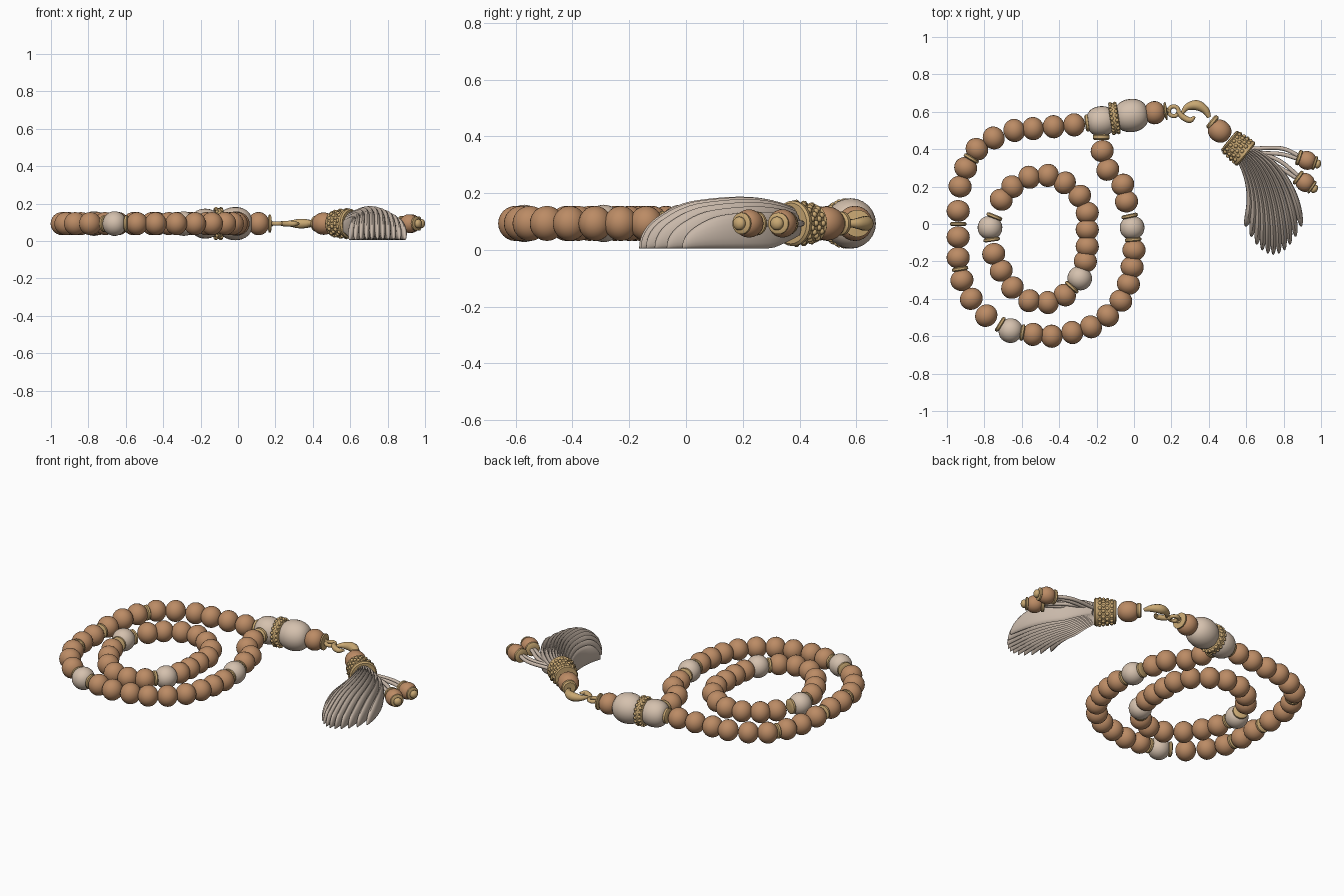
import bpy, bmesh, math
from mathutils import Vector, Matrix

if "Cube" in bpy.data.objects:
    bpy.data.objects.remove(bpy.data.objects["Cube"])

Z = 0.093  # height of the string above the ground


def material(name, rgb):
    m = bpy.data.materials.new(name)
    m.use_nodes = True
    m.diffuse_color = (*rgb, 1)
    m.node_tree.nodes["Principled BSDF"].inputs["Base Color"].default_value = (*rgb, 1)
    return m


WOOD = material("warm wood", (0.50, 0.26, 0.13))
GOLD = material("antique gold", (0.58, 0.39, 0.17))
CREAM = material("cream bone", (0.66, 0.53, 0.42))
SILK = material("tassel silk", (0.58, 0.48, 0.40))


def finish(name, bm, mat):
    bmesh.ops.recalc_face_normals(bm, faces=bm.faces)
    me = bpy.data.meshes.new(name)
    bm.to_mesh(me)
    bm.free()
    me.materials.append(mat)
    ob = bpy.data.objects.new(name, me)
    bpy.context.collection.objects.link(ob)
    bpy.ops.object.select_all(action="DESELECT")
    ob.select_set(True)
    bpy.context.view_layer.objects.active = ob
    bpy.ops.object.shade_smooth_by_angle(angle=math.radians(40))
    return ob


def skin(name, rings, mat, closed=False):
    """Join rings of points into a tube, capped unless closed."""
    bm = bmesh.new()
    loops = [[bm.verts.new(p) for p in ring] for ring in rings]
    pairs = list(zip(loops, loops[1:])) + ([(loops[-1], loops[0])] if closed else [])
    n = len(loops[0])
    for a, b in pairs:
        for i in range(n):
            j = (i + 1) % n
            bm.faces.new((a[i], a[j], b[j], b[i]))
    if not closed:
        bm.faces.new(loops[0])
        bm.faces.new(loops[-1])
    return finish(name, bm, mat)


def circle(n):
    return [(math.cos(i * math.tau / n), math.sin(i * math.tau / n)) for i in range(n)]


def lathe(name, profile, spot, axis, mat, n=24):
    """Turn (distance along axis, radius) pairs about a horizontal axis."""
    d = Vector((axis[0], axis[1], 0)).normalized()
    side = Vector((-d.y, d.x, 0))
    o = Vector((spot[0], spot[1], Z))
    rings = [[o + d * t + side * (c * r) + Vector((0, 0, s * r)) for c, s in circle(n)]
             for t, r in profile]
    return skin(name, rings, mat)


def sweep(name, path, widths, heights, mat, n=10, closed=False):
    """Elliptical tube along a path, with its own width and height per point."""
    rings = []
    last = len(path) - 1
    for i, p in enumerate(path):
        before = path[i - 1] if closed or i else path[0]
        after = path[(i + 1) % (last + 1)] if closed else path[min(i + 1, last)]
        d = after - before
        side = Vector((-d.y, d.x, 0)).normalized()
        rings.append([p + side * (c * widths[i]) + Vector((0, 0, s * heights[i]))
                      for c, s in circle(n)])
    return skin(name, rings, mat, closed)


def barrel(half, r, power=2.0, steps=14):
    """Rounded profile; a higher power gives a boxier barrel."""
    out = []
    for i in range(steps + 1):
        a = math.pi * i / steps
        out.append((-half * math.cos(a), max(r * math.sin(a) ** (2 / power), r * 0.04)))
    return out


def disc(half, r):
    return [(-half, r * 0.3), (-half, r * 0.8), (-half * 0.5, r), (half * 0.5, r),
            (half, r * 0.8), (half, r * 0.3)]


def smooth(points, steps=6):
    """Catmull-Rom path through (x, y, radius) points."""
    p = [Vector(q) for q in points]
    p = [p[0] * 2 - p[1]] + p + [p[-1] * 2 - p[-2]]
    out = []
    for a, b, c, d in zip(p, p[1:], p[2:], p[3:]):
        for k in range(steps):
            t = k / steps
            out.append(0.5 * (2 * b + (c - a) * t + (2 * a - 5 * b + 4 * c - d) * t ** 2
                              + (3 * b - a - 3 * c + d) * t ** 3))
    return out + [p[-2]]


def wire(name, points, mat):
    pts = smooth(points)
    r = [q.z for q in pts]
    return sweep(name, [Vector((q.x, q.y, Z)) for q in pts], r, r, mat)


def studs(name, spot, axis, rows, count, size, mat):
    """Rows of raised grains around a band."""
    bm = bmesh.new()
    d = Vector((axis[0], axis[1], 0)).normalized()
    side = Vector((-d.y, d.x, 0))
    for k, (t, r) in enumerate(rows):
        for i in range(count):
            a = (i + 0.5 * (k % 2)) * math.tau / count
            p = Vector((*spot, Z)) + d * t + side * (r * math.cos(a))
            p.z += r * math.sin(a)
            bmesh.ops.create_icosphere(bm, subdivisions=2, radius=size,
                                       matrix=Matrix.Translation(p))
    return finish(name, bm, mat)


def string(name, pts, cream, ring_after, loop):
    """Beads along a path, with cream accents and gold spacer rings."""
    n = len(pts)
    pts = [Vector(p) for p in pts]
    for i, p in enumerate(pts):
        a = pts[i - 1] if loop or i else p
        b = pts[(i + 1) % n] if loop else pts[min(i + 1, n - 1)]
        special = i in cream
        shape = barrel(0.062, 0.066, 2.3) if special else barrel(0.058, 0.062)
        lathe(f"{name}_{'cream' if special else 'wood'}_bead", shape, p, b - a,
              CREAM if special else WOOD)
        if special:
            for q in (a, b):
                d = (q - p).normalized()
                lathe(f"{name}_spacer_ring", disc(0.011, 0.044), p + d * 0.064, d, GOLD)
        if i in ring_after:
            lathe(f"{name}_spacer_ring", disc(0.011, 0.044), (p + b) / 2, b - p, GOLD)


# Outer and inner strings of beads
outer = [(-.17, .39), (-.14, .29), (-.06, .21), (-.04, .12), (-.01, -.02), (0, -.14),
         (-.01, -.23), (-.03, -.32), (-.07, -.41), (-.14, -.49), (-.23, -.55), (-.33, -.58),
         (-.44, -.6), (-.54, -.59), (-.66, -.57), (-.79, -.49), (-.87, -.4), (-.92, -.3),
         (-.94, -.18), (-.94, -.07), (-.94, .07), (-.93, .2), (-.9, .3), (-.84, .4),
         (-.75, .46), (-.64, .5), (-.54, .51), (-.43, .52), (-.32, .53)]
inner = [(-.46, .26), (-.37, .22), (-.29, .15), (-.25, .06), (-.25, -.03), (-.25, -.12),
         (-.26, -.2), (-.29, -.29), (-.37, -.38), (-.46, -.42), (-.56, -.41), (-.65, -.34),
         (-.71, -.25), (-.75, -.16), (-.77, -.02), (-.71, .13), (-.65, .2), (-.56, .25)]
string("outer", outer, {4, 14}, {17, 19, 22}, False)
string("inner", inner, {7, 14}, set(), True)

# Large joining beads and their gold collar
main = Vector((0.987, 0.13))
lathe("end_ring", disc(0.012, 0.045), (-.25, .54), main, GOLD)
lathe("side_cup", disc(0.016, 0.045), (-.175, .465), (0, 1), GOLD)
lathe("short_joining_bead", barrel(0.075, 0.08, 3.2), (-.175, .55), main, CREAM)
lathe("joining_collar", disc(0.024, 0.083), (-.105, .565), main, GOLD)
studs("collar_grains", (-.105, .565), main, [(-.013, .079), (.013, .079)], 20, .01, GOLD)
lathe("long_joining_bead", barrel(0.09, 0.089, 2.8), (-.015, .58), main, CREAM)
lathe("end_wood_bead", barrel(0.055, 0.062, 2.4), (.11, .595), main, WOOD)
lathe("end_flange", [(-.02, .028), (0, .03), (.006, .048), (.014, .048), (.018, .018),
                     (.03, .01)], (.16, .602), main, GOLD)

# Eye ring and hook
eye = [Vector((.212 + .026 * c, .603 + .026 * s, Z)) for c, s in circle(24)]
sweep("eye_ring", eye, [.011] * 24, [.011] * 24, GOLD, closed=True)
wire("hook_curl", [(.235, .6, .014), (.262, .572, .016), (.3, .555, .015), (.325, .575, .006)], GOLD)
wire("hook_crescent", [(.255, .59, .008), (.285, .625, .018), (.335, .635, .027),
                       (.38, .61, .021), (.402, .57, .011)], GOLD)

# Tassel head: bead and ornate cap
slope = Vector((0.77, -0.63))
lathe("tassel_ring", disc(0.014, 0.042), (.42, .545), slope, GOLD)
lathe("tassel_bead", barrel(0.062, 0.06, 2.4), (.458, .497), slope, WOOD)
lathe("tassel_cap", [(-.062, .03), (-.06, .064), (-.052, .07), (-.044, .065), (-.01, .07),
                     (.035, .074), (.045, .08), (.056, .08), (.064, .072), (.064, .03)],
      (.553, .41), slope, GOLD)
studs("cap_grains", (.553, .41), slope,
      [(-.035, .065), (-.01, .069), (.012, .071), (.033, .073)], 14, .011, GOLD)


# Tassel fan: overlapping strands that swell, then curl down to the ground
def strand(u, half):
    a = Vector((.60 + .045 * u, .37 + .03 * u))
    b = Vector((.755 + .105 * u, .23 + .07 * u))
    c = Vector((.745 + .16 * u, -.165 + .175 * u * u))
    path, widths, heights = [], [], []
    steps = 24
    for k in range(steps + 1):
        v = math.sin(k / steps * math.pi / 2)
        xy = a * (1 - v) ** 2 + b * (2 * v * (1 - v)) + c * v * v
        end = math.sqrt(max(0, 1 - max(0, (v - .72) / .28) ** 2.2)) + .03
        top = (.15 + .032 * math.sin(math.pi * min(1, v * 1.1))) * (1 - .33 * u * u)
        low = max(.005, .05 - .13 * v)
        h = (top - low) / 2 * end
        path.append(Vector((xy.x, xy.y, low + h)))
        widths.append(half * (.35 + .65 * v) * end)
        heights.append(h)
    sweep("tassel_strand", path, widths, heights, SILK, 16)


count = 11
for i in range(count):
    strand((2 * i / (count - 1) - 1) * .93, .023)

# Two bead drops on paired cords
for tip, bend in (((.925, .34), (.78, .39)), ((.915, .222), (.76, .33))):
    tip, bend = Vector(tip), Vector(bend)
    d = (tip - bend).normalized()
    for s in (-1, 1):
        off = Vector((-d.y, d.x)) * (.012 * s)
        pts = [Vector((.6, .39)) + off, bend + off * 1.3, tip - d * .04 + off * .6]
        wire("drop_cord", [(p.x, p.y, .011) for p in pts], SILK)
    lathe("drop_collar", disc(0.011, 0.042), tip - d * .045, d, GOLD)
    lathe("drop_bead", barrel(0.046, 0.05, 2.8), tip, d, WOOD)
    lathe("drop_end_disc", disc(0.008, 0.038), tip + d * .044, d, GOLD)
    lathe("drop_knob", barrel(0.018, 0.024), tip + d * .06, d, GOLD)
